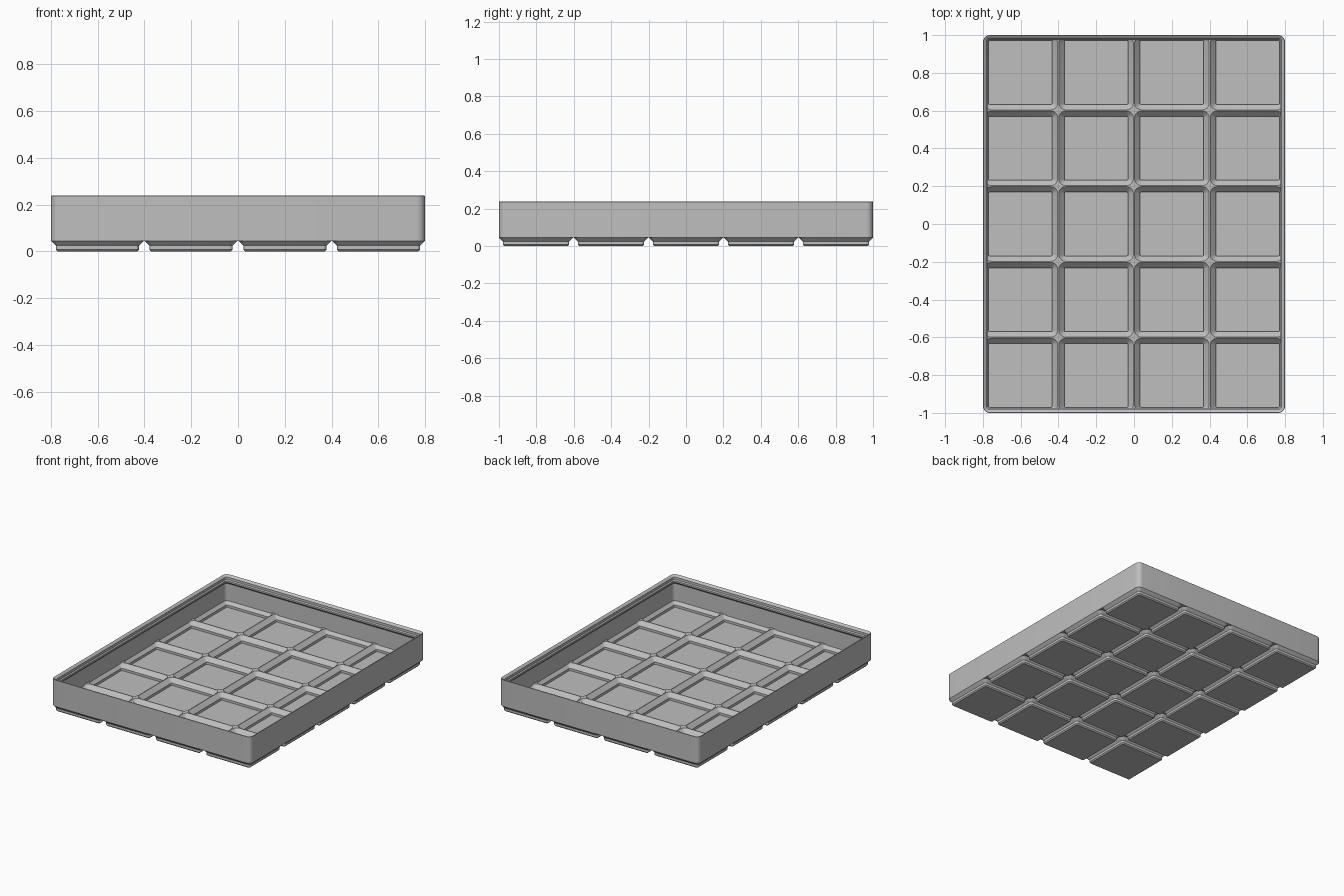
import bpy
import bmesh
from math import sin, cos, pi

cube = bpy.data.objects.get("Cube")
if cube:
    bpy.data.objects.remove(cube)

COLS, ROWS = 4, 5
PITCH = 42.0                # grid spacing in working units
HALF = PITCH / 2
CORE = 17.0                 # distance from cell centre to corner arc centres
SCALE = 2 / (ROWS * PITCH - 0.5)
SEGMENTS = 6
WALL_X = COLS * HALF - 0.25
WALL_Y = ROWS * HALF - 0.25
RADIUS = 3.75

grey = bpy.data.materials.new("plain grey")
grey.use_nodes = True
grey.diffuse_color = (0.52, 0.52, 0.52, 1)
grey.node_tree.nodes["Principled BSDF"].inputs["Base Color"].default_value = grey.diffuse_color


def rounded_ring(bounds, radii, z):
    """Rounded rectangle; radii run counter-clockwise from the +x +y corner."""
    x0, x1, y0, y1 = bounds
    corners = [(x1, y1, -1, -1), (x0, y1, 1, -1), (x0, y0, 1, 1), (x1, y0, -1, 1)]
    points = []
    for quarter, ((x, y, dx, dy), r) in enumerate(zip(corners, radii)):
        for k in range(SEGMENTS + 1):
            a = (quarter + k / SEGMENTS) * pi / 2
            points.append((x + dx * r + r * cos(a), y + dy * r + r * sin(a), z))
    return points


def loft(bm, rings, closed=False):
    """Join rings in order, capping both ends or closing into a loop."""
    loops = [[bm.verts.new([c * SCALE for c in p]) for p in ring] for ring in rings]
    n = len(loops[0])
    pairs = list(zip(loops, loops[1:]))
    if closed:
        pairs.append((loops[-1], loops[0]))
    else:
        bm.faces.new(loops[0])
        bm.faces.new(loops[-1])
    for a, b in pairs:
        for i in range(n):
            j = (i + 1) % n
            bm.faces.new((a[i], a[j], b[j], b[i]))


def finish(bm, name):
    bmesh.ops.remove_doubles(bm, verts=bm.verts, dist=1e-6)
    bmesh.ops.recalc_face_normals(bm, faces=bm.faces)
    mesh = bpy.data.meshes.new(name)
    bm.to_mesh(mesh)
    bm.free()
    mesh.materials.append(grey)
    obj = bpy.data.objects.new(name, mesh)
    bpy.context.collection.objects.link(obj)
    bpy.ops.object.select_all(action="DESELECT")
    obj.select_set(True)
    bpy.context.view_layer.objects.active = obj
    bpy.ops.object.shade_smooth_by_angle(angle=pi / 6)


def cell_ring(i, j, half, z, limit, square=False):
    """One ring of a cell, held back to limit on sides that meet the outer wall."""
    cx, cy = PITCH * (i - (COLS - 1) / 2), PITCH * (j - (ROWS - 1) / 2)
    left, right, front, back = i == 0, i == COLS - 1, j == 0, j == ROWS - 1
    reach = [min(half, limit) if edge else half for edge in (left, right, front, back)]
    bounds = (cx - reach[0], cx + reach[1], cy - reach[2], cy + reach[3])
    outer = [right and back, left and back, left and front, right and front]
    inner_r = 0 if square else half - CORE
    radii = [min(half, limit) - CORE if o else inner_r for o in outer]
    return rounded_ring(bounds, radii, z)


# Outer wall with stacking lip: (inset, height) around a closed section
wall_section = [
    (0, 4.75), (0, 24.75), (0.25, 24.98), (0.5, 24.9), (1.9, 23.5), (1.9, 21.7),
    (2.6, 21), (2.6, 19.8), (0.95, 18.15), (0.95, 4.75),
]
bm = bmesh.new()
loft(bm, [rounded_ring((d - WALL_X, WALL_X - d, d - WALL_Y, WALL_Y - d),
                       [RADIUS - d] * 4, z) for d, z in wall_section], closed=True)
finish(bm, "wall_with_lip")

# Hollow feet: (half width, height, limit at wall, square) from cup floor to underside
EDGE = 20.75
foot_section = [
    (17.65, 1.2, 20, False), (17.65, 2.99, 20, False), (20, 5.34, 20, False),
    (20.66, 6, 20, False), (HALF, 6, 20.2, True), (HALF, 4.75, EDGE, True),
    (EDGE, 4.75, EDGE, False), (18.6, 2.6, EDGE, False), (18.6, 0.8, EDGE, False),
    (17.8, 0, EDGE, False),
]
bm = bmesh.new()
for i in range(COLS):
    for j in range(ROWS):
        loft(bm, [cell_ring(i, j, *row) for row in foot_section])
# Shared side walls inside the ridges are dropped after welding
bmesh.ops.remove_doubles(bm, verts=bm.verts, dist=1e-6)
finish(bm, "hollow_feet")
